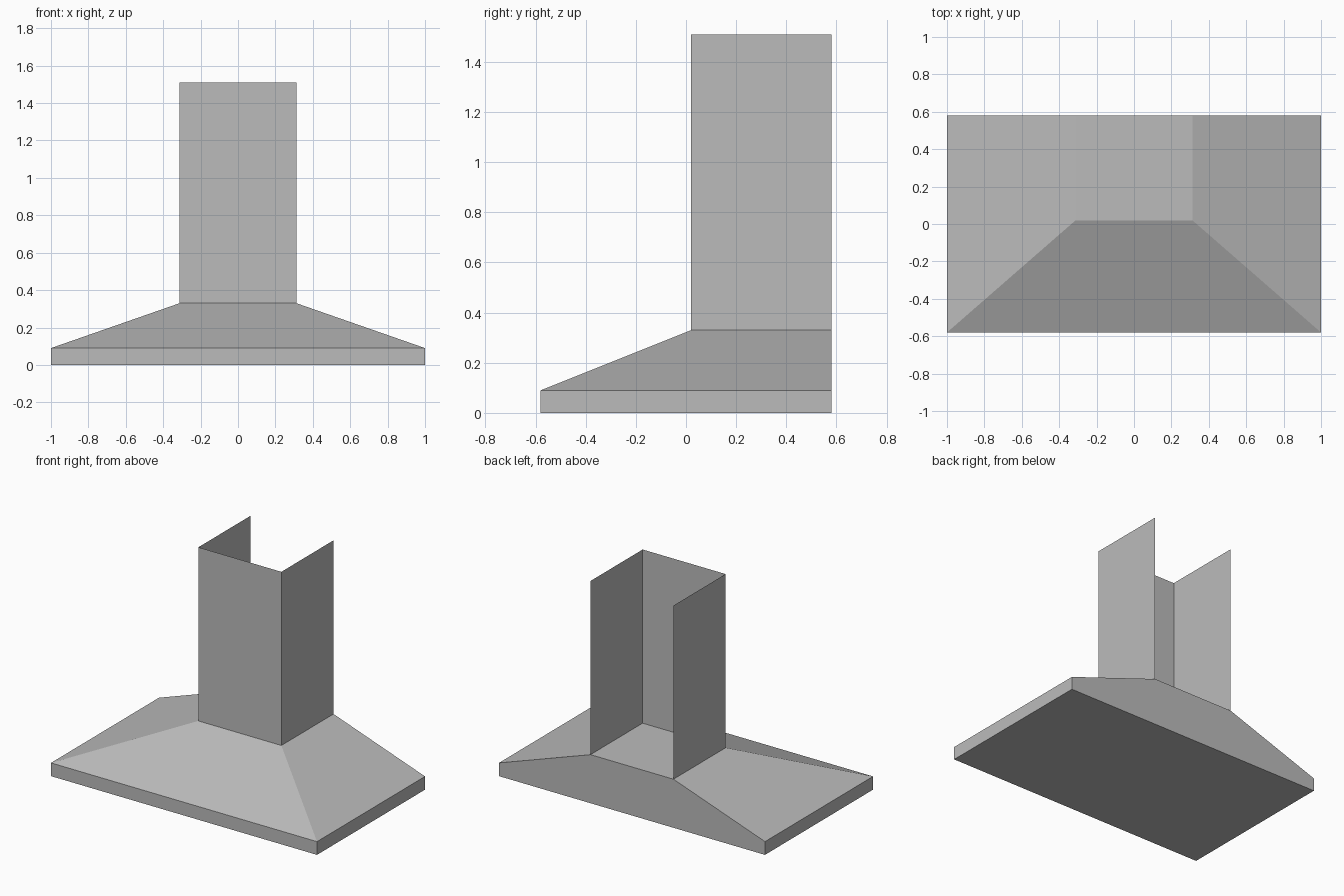
import bpy

if "Cube" in bpy.data.objects:
    bpy.data.objects.remove(bpy.data.objects["Cube"])

steel = bpy.data.materials.new("brushed_grey")
steel.diffuse_color = (0.5, 0.5, 0.5, 1)
steel.use_nodes = True
steel.node_tree.nodes["Principled BSDF"].inputs["Base Color"].default_value = steel.diffuse_color

HW, HD = 1.0, 0.58          # half width and half depth of the canopy
CW, CY = 0.312, 0.02        # half width and front of the chimney
RIM, NECK, TOP = 0.09, 0.33, 1.51


def ring(w, front, z):
    return [(-w, front, z), (w, front, z), (w, HD, z), (-w, HD, z)]


def make(name, verts, faces):
    mesh = bpy.data.meshes.new(name)
    mesh.from_pydata(verts, [], faces)
    mesh.materials.append(steel)
    obj = bpy.data.objects.new(name, mesh)
    bpy.context.collection.objects.link(obj)
    return obj


def walls(start, sides):
    return [(start + i, start + (i + 1) % 4, start + 4 + (i + 1) % 4, start + 4 + i)
            for i in sides]


# Canopy: straight rim, sloped hood, flat neck and closed underside
make("canopy",
     ring(HW, -HD, 0) + ring(HW, -HD, RIM) + ring(CW, CY, NECK),
     [(3, 2, 1, 0)] + walls(0, range(4)) + walls(4, range(4)) + [(8, 9, 10, 11)])

# Chimney: three thin sheets, open at the top and the back
make("chimney", ring(CW, CY, NECK) + ring(CW, CY, TOP), walls(0, (0, 1, 3)))
